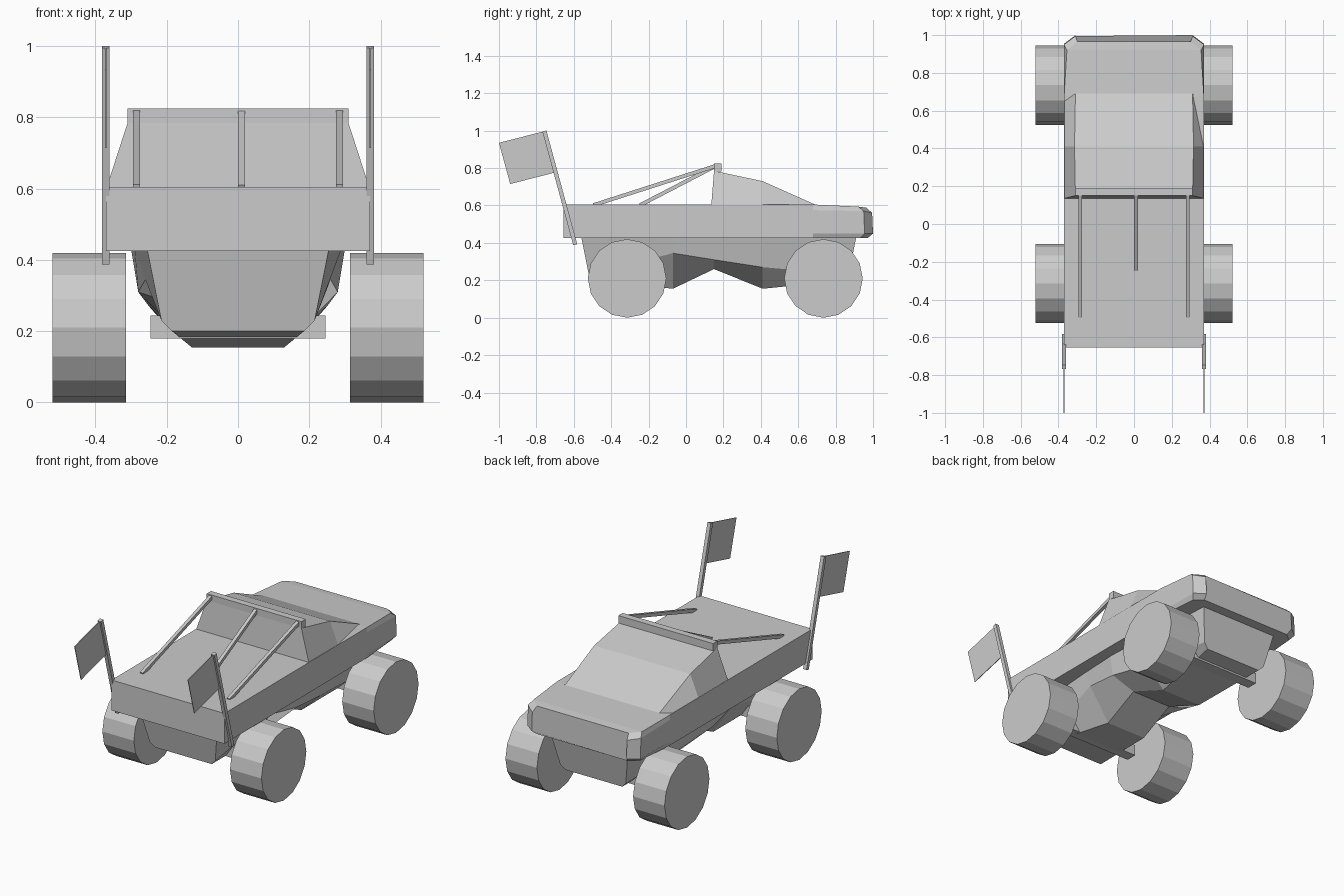
import bpy, bmesh, math
from mathutils import Vector

cube = bpy.data.objects.get("Cube")
if cube:
    bpy.data.objects.remove(cube, do_unlink=True)

grey = bpy.data.materials.new("plain grey")
grey.use_nodes = True
grey.diffuse_color = (0.6, 0.6, 0.6, 1)
grey.node_tree.nodes["Principled BSDF"].inputs["Base Color"].default_value = (0.6, 0.6, 0.6, 1)


def finish(name, bm):
    bmesh.ops.recalc_face_normals(bm, faces=bm.faces)
    mesh = bpy.data.meshes.new(name)
    bm.to_mesh(mesh)
    bm.free()
    mesh.materials.append(grey)
    obj = bpy.data.objects.new(name, mesh)
    bpy.context.collection.objects.link(obj)
    return obj


def loft(name, sections):
    """Bridge half sections (bottom to top), mirrored across x = 0."""
    bm = bmesh.new()
    rings = []
    for half in sections:
        pts = half + [(-x, y, z) for x, y, z in reversed(half)]
        rings.append([bm.verts.new(p) for p in pts])
    for a, b in zip(rings, rings[1:]):
        n = len(a)
        for i in range(n):
            j = (i + 1) % n
            bm.faces.new((a[i], a[j], b[j], b[i]))
    bm.faces.new(rings[0])
    bm.faces.new(rings[-1])
    return finish(name, bm)


def box(name, center, size):
    bm = bmesh.new()
    bmesh.ops.create_cube(bm, size=1)
    bmesh.ops.scale(bm, vec=size, verts=bm.verts)
    bmesh.ops.translate(bm, vec=center, verts=bm.verts)
    return finish(name, bm)


def beam(name, start, end, thick):
    start, end = Vector(start), Vector(end)
    obj = box(name, (0, 0, 0), (thick, thick, (end - start).length))
    # the beam leans only in the y-z plane
    d = end - start
    obj.rotation_euler = (math.atan2(-d.y, d.z), 0, 0)
    obj.location = (start + end) / 2
    return obj


# Main body with flat bed and chamfered nose
def slab(y):
    return [(0.37, y, z) for z in (0.425, 0.45, 0.575, 0.605)]


loft("body", [
    slab(-0.655), slab(0.68),
    [(0.35, 0.93, 0.425), (0.37, 0.955, 0.45), (0.37, 0.95, 0.57), (0.355, 0.92, 0.594)],
    [(0.30, 0.97, 0.425), (0.31, 1.0, 0.45), (0.31, 0.995, 0.56), (0.30, 0.965, 0.588)],
])

# Cab with sloping windscreen
loft("cab", [
    [(0.37, 0.135, 0.6), (0.31, 0.15, 0.785)],
    [(0.37, 0.41, 0.6), (0.315, 0.41, 0.73)],
    [(0.37, 0.66, 0.6), (0.31, 0.69, 0.605)],
])

# Underbody with two low bellies
loft("chassis", [
    [(0.185, -0.51, 0.20), (0.215, -0.52, 0.23), (0.255, -0.56, 0.43)],
    [(0.13, -0.07, 0.155), (0.26, -0.07, 0.345), (0.29, -0.07, 0.43)],
    [(0.13, 0.15, 0.26), (0.28, 0.15, 0.31), (0.30, 0.15, 0.43)],
    [(0.13, 0.41, 0.155), (0.25, 0.41, 0.27), (0.29, 0.41, 0.43)],
    [(0.185, 0.86, 0.20), (0.215, 0.87, 0.23), (0.255, 0.91, 0.43)],
])

# Roof bar and struts down to the bed
box("roof_bar", (0, 0.17, 0.803), (0.62, 0.04, 0.044))
for label, x, y in (("left", 0.285, -0.495), ("middle", 0.01, -0.245), ("right", -0.285, -0.495)):
    beam(label + "_strut", (x, 0.16, 0.812), (x, y, 0.602), 0.02)

# Axles and wheels
for place, y in (("bed_end", -0.315), ("hood_end", 0.735)):
    box(place + "_axle", (0, y, 0.212), (0.49, 0.065, 0.065))
    for label, side in (("left", 1), ("right", -1)):
        bm = bmesh.new()
        bmesh.ops.create_cone(bm, cap_ends=True, segments=16, radius1=0.21, radius2=0.21, depth=0.206)
        wheel = finish(f"{place}_{label}_wheel", bm)
        wheel.rotation_euler = (0, math.pi / 2, 0)
        wheel.location = (side * 0.418, y, 0.21)

# Flag poles and flags at the bed corners
for label, side in (("left", 1), ("right", -1)):
    x = side * 0.371
    beam(label + "_flag_pole", (x, -0.592, 0.39), (x, -0.757, 0.998), 0.022)
    bm = bmesh.new()
    outline = [(-0.757, 0.997), (-1.0, 0.935), (-0.94, 0.715), (-0.705, 0.775)]
    face = bm.faces.new([bm.verts.new((x - 0.002, y, z)) for y, z in outline])
    ext = bmesh.ops.extrude_face_region(bm, geom=[face], use_keep_orig=True)
    moved = [v for v in ext["geom"] if isinstance(v, bmesh.types.BMVert)]
    bmesh.ops.translate(bm, vec=(0.004, 0, 0), verts=moved)
    finish(label + "_flag", bm)
